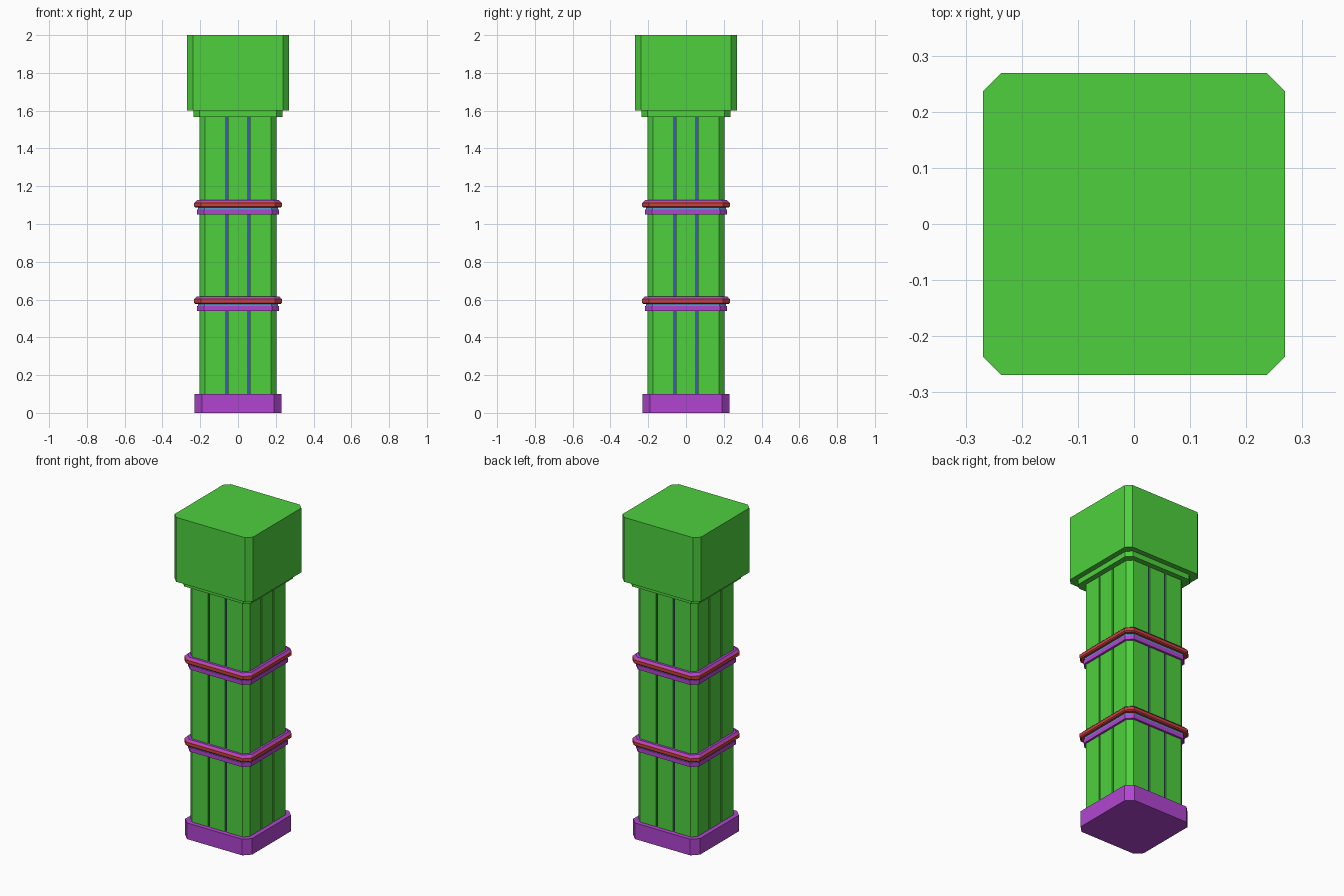
import bpy
import bmesh
from mathutils import Matrix, Vector

cube = bpy.data.objects.get("Cube")
if cube:
    bpy.data.objects.remove(cube, do_unlink=True)


def material(name, rgb):
    mat = bpy.data.materials.new(name)
    mat.use_nodes = True
    mat.diffuse_color = (*rgb, 1)
    mat.node_tree.nodes["Principled BSDF"].inputs["Base Color"].default_value = (*rgb, 1)
    return mat


GREEN = material("green", (0.075, 0.63, 0.047))
PURPLE = material("purple", (0.44, 0.06, 0.63))
RED = material("red", (0.6, 0.05, 0.05))
BLUE = material("blue", (0.06, 0.09, 0.62))
SKY = material("light blue", (0.08, 0.36, 0.62))


def chamfered_square(half, cut, grooves=(), width=0, depth=0):
    """Outline of a square with cut corners and optional grooves on each side."""
    side = [(-half + cut, -half)]
    for g in grooves:
        a, b = g - width / 2, g + width / 2
        side += [(a, -half), (a, -half + depth), (b, -half + depth), (b, -half)]
    side.append((half - cut, -half))
    return [Matrix.Rotation(1.5707963 * k, 2) @ Vector(p) for k in range(4) for p in side]


def loft(name, sections, mats, band_mats=None, face_rule=None):
    """Stack outlines (outline, z) into a closed solid; band_mats colours each level."""
    bm = bmesh.new()
    rings = [[bm.verts.new((p.x, p.y, z)) for p in outline] for outline, z in sections]
    n = len(rings[0])
    for level, (low, high) in enumerate(zip(rings, rings[1:])):
        for i in range(n):
            j = (i + 1) % n
            face = bm.faces.new((low[i], low[j], high[j], high[i]))
            if band_mats:
                face.material_index = band_mats[level]
            if face_rule:
                face.material_index = face_rule(i)
    bottom = bm.faces.new(rings[0][::-1])
    top = bm.faces.new(rings[-1])
    if band_mats:
        bottom.material_index, top.material_index = band_mats[0], band_mats[-1]
    mesh = bpy.data.meshes.new(name)
    bm.to_mesh(mesh)
    bm.free()
    for m in mats:
        mesh.materials.append(m)
    obj = bpy.data.objects.new(name, mesh)
    bpy.context.collection.objects.link(obj)
    return obj


def block(name, half, cut, z0, z1, mat):
    outline = chamfered_square(half, cut)
    return loft(name, [(outline, z0), (outline, z1)], [mat])


# Plinth, neck and capital
block("base_plinth", 0.23, 0.04, 0, 0.1, PURPLE)
block("neck", 0.236, 0.032, 1.567, 1.6, GREEN)
block("capital", 0.269, 0.032, 1.6, 2, GREEN)

# Shaft with two blue-floored grooves on every side
shaft = chamfered_square(0.203, 0.029, (-0.058, 0.058), 0.011, 0.011)
loft("shaft", [(shaft, 0.1), (shaft, 1.567)], [GREEN, BLUE],
     face_rule=lambda i: 1 if i % 10 in (2, 6) else 0)

# Two banded collars: purple foot, light blue stripe, red bead, purple top
collar_profile = [(0.216, 0), (0.216, 0.026), (0.213, 0.026), (0.213, 0.037),
                  (0.226, 0.037), (0.232, 0.043), (0.232, 0.062), (0.227, 0.066),
                  (0.218, 0.076)]
collar_bands = [0, 0, 1, 2, 2, 2, 2, 0]
for name, z in (("lower_collar", 0.54), ("upper_collar", 1.05)):
    loft(name, [(chamfered_square(h, 0.036), z + dz) for h, dz in collar_profile],
         [PURPLE, SKY, RED], collar_bands)
